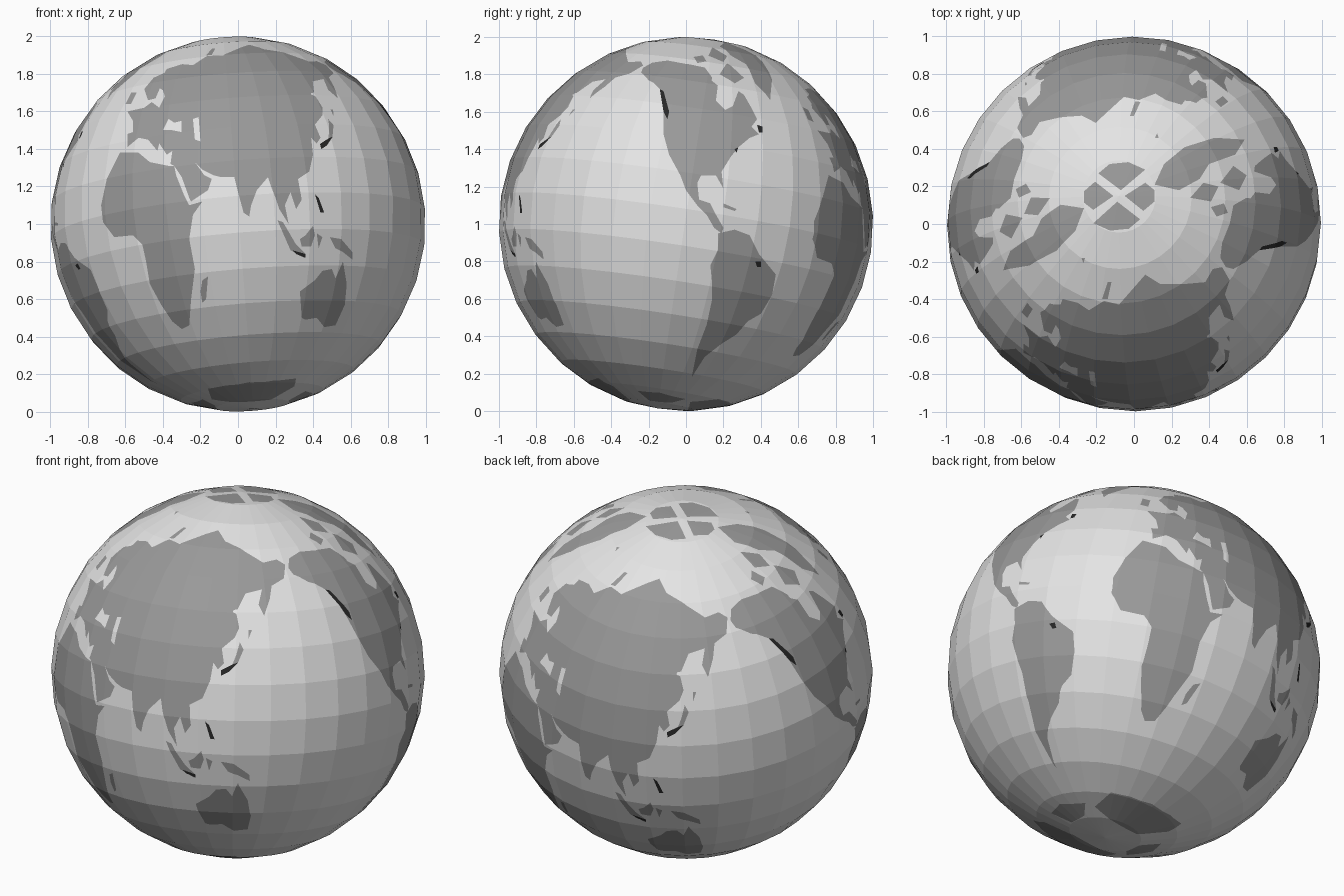
import bpy
import bmesh
from math import pi, radians
from mathutils import Vector, Matrix, Euler

if "Cube" in bpy.data.objects:
    bpy.data.objects.remove(bpy.data.objects["Cube"], do_unlink=True)

# Drawing planes: right, up and outward directions; outlines are in hundredths from the centre
X, Y, Z = Vector((1, 0, 0)), Vector((0, 1, 0)), Vector((0, 0, 1))
FRONT, SIDE, TOP, BELOW = (X, Z, -Y), (Y, Z, X), (X, Y, Z), (X, Y, -Z)
swing = Euler((radians(-25), 0, radians(35))).to_matrix()
CORNER = (swing @ X, swing @ Z, swing @ -Y)
OCEAN, LAND, DARK = 0, 1, 2


def make_material(name, grey):
    material = bpy.data.materials.new(name)
    material.use_nodes = True
    colour = (grey, grey, grey, 1)
    material.diffuse_color = colour
    material.node_tree.nodes["Principled BSDF"].inputs["Base Color"].default_value = colour
    return material


def inside(point, outline):
    """Even-odd test of a flat point against a closed outline."""
    odd = False
    for a, b in zip(outline, outline[1:] + outline[:1]):
        if (a.y > point.y) != (b.y > point.y):
            if point.x < a.x + (b.x - a.x) * (point.y - a.y) / (b.y - a.y):
                odd = not odd
    return odd


def overlaps(first, second):
    """True when the bounding boxes of two sets of flat points meet."""
    for axis in (0, 1):
        one = [p[axis] for p in first]
        two = [p[axis] for p in second]
        if min(one) > max(two) or max(one) < min(two):
            return False
    return True


def paint(plane, index, points):
    """Cut an outline into the facets and give the faces within it a material."""
    right, up, outward = plane
    outline = [Vector(p) / 100 for p in points]

    def flat(co):
        return Vector((co.dot(right), co.dot(up)))

    def corners(face):
        return [flat(v.co) for v in face.verts]

    faces = {f for f in bm.faces
             if f.calc_center_median().dot(outward) > 0.02 and overlaps(corners(f), outline)}
    for a, b in zip(outline, outline[1:] + outline[:1]):
        hit = [f for f in faces if overlaps(corners(f), (a, b))]
        if not hit:
            continue
        edges = {e for f in hit for e in f.edges}
        verts = {v for f in hit for v in f.verts}
        along = b - a
        normal = (right * along.y - up * along.x).normalized()
        result = bmesh.ops.bisect_plane(
            bm, geom=list(verts) + list(edges) + hit, dist=0.0001,
            plane_co=right * a.x + up * a.y, plane_no=normal)
        faces.update(g for g in result["geom"] if isinstance(g, bmesh.types.BMFace))
    for face in faces:
        if inside(flat(face.calc_center_median()), outline):
            face.material_index = index


def paint_old_world():
    # Africa and its large island
    paint(FRONT, LAND, [
        (-63, 38), (-70, 24), (-73, 10), (-72, 1), (-66, -7), (-56, -6), (-51, -11),
        (-49, -20), (-47, -32), (-41, -43), (-35, -52), (-30, -56), (-26, -54), (-25, -40),
        (-23, -24), (-26, -8), (-24, 5), (-19, 12), (-26, 10), (-29, 16), (-33, 26),
        (-34, 31), (-37, 31), (-47, 33), (-53, 38)])
    paint(FRONT, LAND, [(-20, -36), (-19, -30), (-16, -28), (-17, -40), (-19, -42)])
    # Europe and southern Asia
    paint(FRONT, LAND, [
        (-59, 41), (-59, 48), (-56, 49), (-56, 55), (-59, 60), (-50, 62), (-46, 65),
        (-42, 62), (-39, 68), (-41, 74), (-44, 67), (-48, 66), (-50, 72), (-45, 78),
        (-36, 82), (0, 80), (38, 78), (39, 69), (45, 67), (45, 58), (41, 53),
        (44, 46), (42, 43), (39, 46), (40, 37), (38, 28), (32, 24), (34, 13),
        (31, 8), (28, 17), (25, 10), (27, 0), (22, 8), (20, 14), (18, 19),
        (16, 25), (10, 18), (7, 10), (6, 4), (3, 6), (0, 17), (-2, 25),
        (-9, 25), (-13, 26), (-19, 29), (-23, 33), (-18, 26), (-14, 24), (-16, 18),
        (-25, 12), (-26, 14), (-30, 25), (-34, 31), (-36, 32), (-35, 39), (-38, 37),
        (-42, 43), (-43, 39), (-48, 45), (-53, 46)])
    # Northern Asia
    paint(TOP, LAND, [
        (-43, -52), (-38, -40), (-30, -42), (-24, -46), (-16, -41), (-8, -43), (-1, -35),
        (6, -27), (14, -32), (27, -32), (38, -31), (42, -24), (47, -23), (51, -30),
        (48, -39), (50, -50), (51, -63), (47, -57), (43, -47), (41, -58), (36, -62),
        (0, -72), (-36, -62)])
    # Cold eastern sea, its peninsula and the curved islands below it
    paint(CORNER, OCEAN, [
        (-1, 32), (4, 42), (12, 44), (18, 45), (23, 48), (20, 33), (13, 23), (1, 22)])
    paint(CORNER, LAND, [(13, 45), (18, 46), (17, 39), (14, 30), (11, 36)])
    paint(CORNER, LAND, [(1, 16), (3, 12), (0, 5), (-3, 4), (-1, 9)])
    paint(CORNER, DARK, [(0, 5), (-5, 0), (-9, -2), (-9, 1), (-3, 4)])
    # Inland seas
    paint(FRONT, OCEAN, [(-40, 50), (-37, 56), (-34, 54), (-30, 55), (-30, 49), (-35, 50)])
    paint(FRONT, OCEAN, [(-24, 56), (-21, 57), (-20, 44), (-23, 45)])
    # Northern islands
    paint(FRONT, LAND, [(-60, 64), (-57, 64), (-54, 70), (-57, 70)])
    paint(TOP, LAND, [(-17, -40), (-14, -31), (-12, -31), (-14, -40)])
    paint(TOP, LAND, [(-28, -18), (-26, -18), (-27, -21)])
    # Tropical islands
    paint(FRONT, DARK, [(41, 16), (43, 14), (46, 6), (44, 6)])
    paint(FRONT, LAND, [(21, 2), (24, 1), (31, -11), (36, -16), (35, -18), (28, -14)])
    paint(FRONT, DARK, [(29, -14), (36, -16), (36, -18), (31, -16)])
    paint(FRONT, LAND, [(33, -8), (36, -6), (40, -1), (41, -6), (39, -12), (34, -12)])
    paint(FRONT, LAND, [(42, -5), (45, -7), (43, -13)])
    paint(FRONT, LAND, [(49, -7), (55, -8), (61, -15), (61, -19), (56, -15), (52, -13)])
    # Southern island continent
    paint(FRONT, LAND, [
        (34, -50), (33, -36), (41, -30), (45, -25), (50, -24), (52, -29), (56, -20),
        (58, -32), (57, -43), (52, -54), (46, -55), (42, -50), (36, -51)])


def paint_new_world():
    # North America, then its far north
    paint(SIDE, LAND, [
        (-19, 77), (-13, 71), (-12, 59), (-12, 48), (-9, 37), (-3, 26), (0, 18),
        (6, 10), (11, 5), (15, -2), (19, -5), (20, -2), (16, 5), (13, 11),
        (7, 13), (6, 22), (8, 26), (16, 26), (20, 19), (19, 28), (24, 36),
        (28, 41), (34, 46), (39, 48), (35, 52), (38, 56), (35, 62), (31, 69),
        (28, 71), (25, 63), (21, 61), (16, 66), (17, 74), (12, 78), (0, 78)])
    paint(TOP, LAND, [
        (46, -18), (47, -10), (51, 0), (53, 10), (60, 14), (66, 13), (75, 10),
        (75, -10), (66, -14), (60, -20), (53, -24), (49, -23)])
    # Dark patches along the coasts
    paint(SIDE, DARK, [(-14, 72), (-12, 71), (-9, 60), (-10, 56), (-12, 60)])
    paint(SIDE, DARK, [(38, 53), (41, 52), (41, 49), (39, 49)])
    paint(SIDE, DARK, [(26, 40), (28, 41), (27, 38)])
    # Large arctic island and smaller ones
    paint(TOP, LAND, [
        (11, 21), (16, 32), (27, 41), (43, 46), (59, 45), (54, 37), (40, 32),
        (35, 24), (24, 18)])
    paint(TOP, LAND, [(30, 14), (37, 22), (45, 20), (41, 12)])
    paint(TOP, LAND, [(46, 22), (53, 31), (60, 26), (56, 18)])
    paint(TOP, LAND, [(41, 9), (48, 11), (50, 6), (44, 4)])
    # South America
    paint(SIDE, LAND, [
        (17, -5), (26, -3), (34, -6), (39, -16), (48, -27), (46, -38), (40, -48),
        (33, -52), (27, -59), (19, -64), (10, -71), (3, -82), (6, -67), (11, -54),
        (14, -40), (14, -32), (13, -22), (17, -14)])
    paint(SIDE, DARK, [(37, -20), (40, -20), (40, -23), (38, -23)])
    # Small islands of the warm sea
    paint(SIDE, LAND, [(20, 11), (27, 8), (26, 7), (20, 9)])


def paint_polar_land():
    # Lobes around the north pole
    paint(TOP, LAND, [(-7, 18), (-19, 27), (-13, 32), (-3, 33), (6, 29)])
    paint(TOP, LAND, [(-5, 15), (6, 22), (11, 18), (11, 12), (5, 7)])
    # Land around the south pole
    paint(BELOW, LAND, [
        (-16, -45), (-7, -50), (6, -53), (20, -51), (31, -47), (30, -39), (17, -30),
        (-5, -31), (-14, -31)])
    paint(BELOW, LAND, [(36, -26), (40, -14), (34, 0), (28, -8), (27, -20)])


# Faceted ball with a tilted axis
axis = Vector((-0.08, 0.15, 0.985)).normalized()
bm = bmesh.new()
bmesh.ops.create_uvsphere(bm, u_segments=32, v_segments=16, radius=1)
tilt = Z.rotation_difference(axis).to_matrix()
bmesh.ops.rotate(bm, cent=(0, 0, 0), matrix=tilt, verts=bm.verts[:])

# The same lands appear twice around the axis
half_turn = Matrix.Rotation(pi, 3, axis)
for half in range(2):
    paint_old_world()
    paint_new_world()
    paint_polar_land()
    bmesh.ops.rotate(bm, cent=(0, 0, 0), matrix=half_turn, verts=bm.verts[:])

mesh = bpy.data.meshes.new("globe")
bm.to_mesh(mesh)
bm.free()
for name, grey in (("ocean light grey", 0.78), ("land mid grey", 0.32), ("coast near black", 0.02)):
    mesh.materials.append(make_material(name, grey))
globe = bpy.data.objects.new("globe", mesh)
globe.location.z = 1
bpy.context.collection.objects.link(globe)
